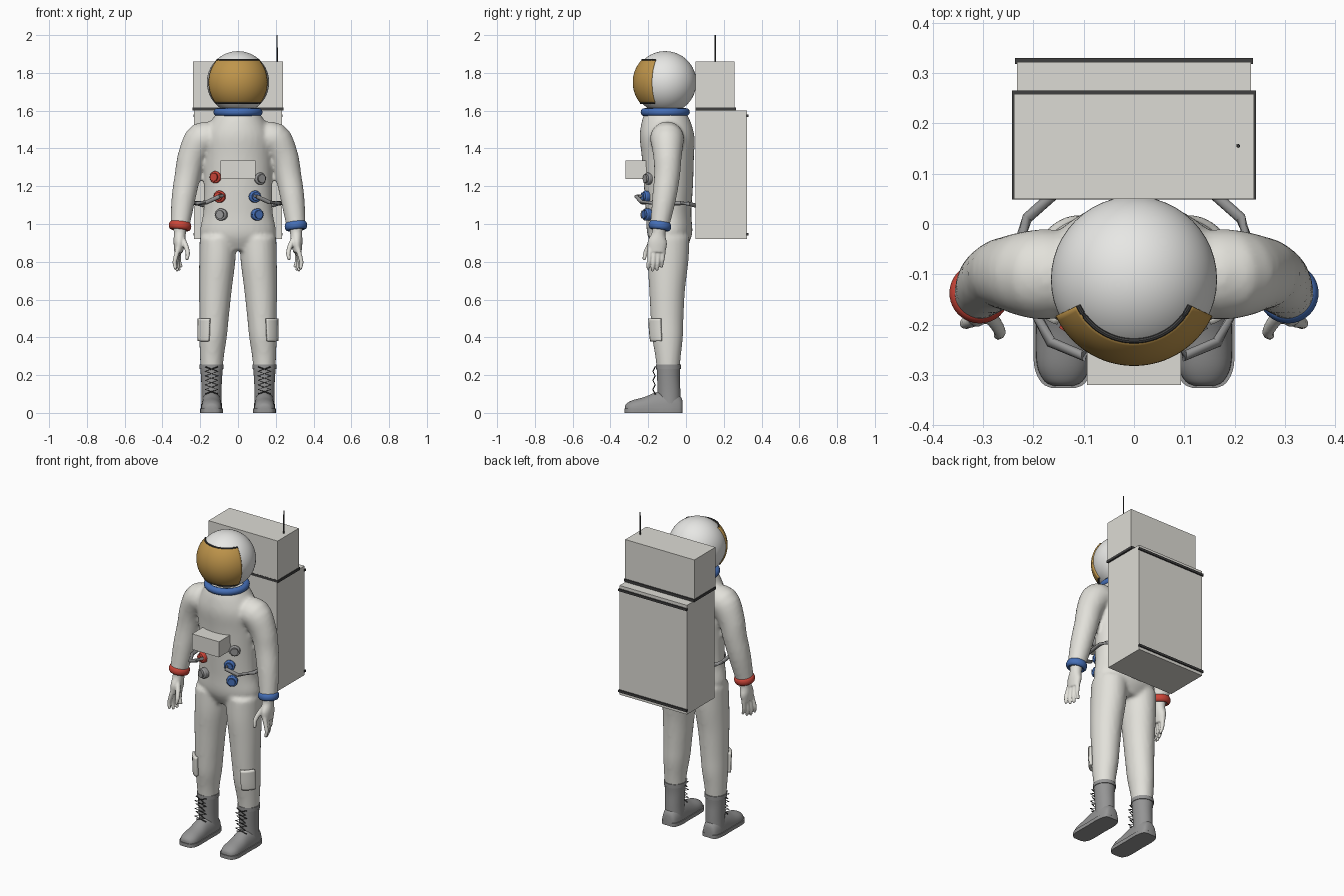
import bpy, bmesh, math
from math import sin, cos, pi, radians
from mathutils import Vector, Matrix

cube = bpy.data.objects.get("Cube")
if cube:
    bpy.data.objects.remove(cube)


def material(name, r, g, b):
    m = bpy.data.materials.new(name)
    m.use_nodes = True
    m.diffuse_color = (r, g, b, 1)
    node = next(n for n in m.node_tree.nodes if n.type == 'BSDF_PRINCIPLED')
    node.inputs["Base Color"].default_value = (r, g, b, 1)
    return m


SUIT = material("suit_white", .76, .75, .70)
PACK = material("pack_grey_white", .72, .71, .66)
SHELL = material("helmet_white", .82, .82, .80)
GOLD = material("visor_gold", .52, .30, .07)
RED = material("red", .60, .06, .04)
BLUE = material("blue", .06, .16, .48)
GREY = material("boot_grey", .30, .30, .30)
DARK = material("dark_trim", .05, .05, .05)


def finish(name, bm, mat, angle=40):
    bmesh.ops.recalc_face_normals(bm, faces=bm.faces)
    me = bpy.data.meshes.new(name)
    bm.to_mesh(me)
    bm.free()
    me.materials.append(mat)
    for p in me.polygons:
        p.use_smooth = True
    me.set_sharp_from_angle(angle=radians(angle))
    ob = bpy.data.objects.new(name, me)
    bpy.context.collection.objects.link(ob)
    return ob


def blend(ob, voxel, rounds):
    """Melt overlapping volumes into one smooth skin."""
    r = ob.modifiers.new("skin", 'REMESH')
    r.mode, r.voxel_size, r.use_smooth_shade = 'VOXEL', voxel, True
    s = ob.modifiers.new("soften", 'SMOOTH')
    s.factor, s.iterations = .5, rounds


def dense(pts, k):
    """Catmull-Rom interpolation of any rows of numbers."""
    out, last = [], len(pts) - 1
    for i in range(last):
        rows = pts[max(i - 1, 0)], pts[i], pts[i + 1], pts[min(i + 2, last)]
        for j in range(k):
            t = j / k
            out.append([q + .5 * t * (r - p + t * (2*p - 5*q + 4*r - s + t * (3*(q - r) + s - p)))
                        for p, q, r, s in zip(*rows)])
    return out + [list(pts[-1])]


def skin(bm, rings):
    """Bridge rings of points and cap the ends."""
    vs = [[bm.verts.new(p) for p in ring] for ring in rings]
    n = len(vs[0])
    for a, b in zip(vs, vs[1:]):
        for i in range(n):
            bm.faces.new((a[i], a[(i + 1) % n], b[(i + 1) % n], b[i]))
    bm.faces.new(vs[0])
    bm.faces.new(vs[-1])


def tube(bm, pts, s=1, k=4, n=20, flat=False):
    """Rows are x, y, z, rx, ry; s = -1 mirrors; flat keeps rings level."""
    rows = dense(pts, k) if k > 1 else pts
    rows = [(r[0] * s, *r[1:]) for r in rows]
    pos = [Vector(r[:3]) for r in rows]
    rings = []
    for i, r in enumerate(rows):
        t = pos[min(i + 1, len(pos) - 1)] - pos[max(i - 1, 0)]
        t = Vector((0, 0, 1)) if flat else t.normalized()
        ref = Vector((0, 1, 0)) if abs(t.y) < .8 else Vector((0, 0, 1))
        u = ref.cross(t).normalized()
        v = t.cross(u)
        rings.append([pos[i] + u * r[3] * cos(a) + v * r[-1] * sin(a)
                      for a in (2 * pi * j / n for j in range(n))])
    skin(bm, rings)


def box(name, mat, x0, x1, y0, y1, z0, z1):
    bm = bmesh.new()
    m = Matrix.Translation(((x0 + x1) / 2, (y0 + y1) / 2, (z0 + z1) / 2))
    bmesh.ops.create_cube(bm, size=1, matrix=m @ Matrix.Diagonal((x1 - x0, y1 - y0, z1 - z0, 1)))
    return finish(name, bm, mat)


def ring(name, mat, loc, axis, major, minor, stretch):
    q = Vector(axis).to_track_quat('Z', 'Y')
    bm = bmesh.new()
    c = [[Vector(loc) + q @ Vector(((major + minor * cos(b)) * cos(a), (major + minor * cos(b)) * sin(a),
          minor * stretch * sin(b))) for b in (2 * pi * j / 12 for j in range(12))]
         for a in (2 * pi * i / 40 for i in range(41))]
    skin(bm, c)
    bmesh.ops.delete(bm, geom=[f for f in bm.faces if len(f.verts) > 4], context='FACES')
    bmesh.ops.remove_doubles(bm, verts=bm.verts, dist=1e-5)
    return finish(name, bm, mat)


# Suit body: torso, legs and arms melted together
LEG = [(.105, -.09, .93, .098, .11), (.11, -.095, .8, .096, .108), (.12, -.1, .65, .087, .095),
       (.127, -.1, .5, .078, .087), (.132, -.098, .4, .073, .082), (.138, -.095, .3, .064, .068),
       (.14, -.094, .2, .056, .058)]
ARM = [(.12, -.1, 1.44, .085), (.19, -.1, 1.45, .09), (.243, -.098, 1.36, .076), (.266, -.1, 1.26, .069),
       (.288, -.115, 1.14, .064), (.306, -.138, 1.0, .052), (.308, -.142, .975, .048)]
TORSO = [(0, -.088, .86, .11, .075), (0, -.086, .94, .198, .118), (0, -.092, 1.06, .184, .12),
         (0, -.093, 1.2, .18, .13), (0, -.096, 1.35, .182, .138), (0, -.1, 1.46, .18, .145),
         (0, -.105, 1.54, .145, .13), (0, -.11, 1.6, .105, .105)]
bm = bmesh.new()
tube(bm, TORSO, flat=True, n=32)
for s in (1, -1):
    tube(bm, LEG, s, flat=True, n=24)
    tube(bm, ARM, s)
blend(finish("suit_body", bm, SUIT), .011, 6)

# Helmet, visor, visor trim and neck ring
C, R = Vector((0, -.11, 1.75)), .172


def on_globe(az, lat, r=R):
    return C + Vector((cos(az) * cos(lat), -sin(az) * cos(lat), sin(lat))) * r


bm = bmesh.new()
bmesh.ops.create_uvsphere(bm, u_segments=48, v_segments=32, radius=.165, matrix=Matrix.Translation(C))
finish("helmet", bm, SHELL)
AZ = [radians(25 + 130 * i / 32) for i in range(33)]
LAT = [radians(-40 + 84 * j / 20) for j in range(21)]
bm = bmesh.new()
grid = [[bm.verts.new(on_globe(a, l)) for l in LAT] for a in AZ]
for p, q in zip(grid, grid[1:]):
    for j in range(20):
        bm.faces.new((p[j], q[j], q[j + 1], p[j + 1]))
visor = finish("visor", bm, GOLD)
sol = visor.modifiers.new("thickness", 'SOLIDIFY')
sol.thickness, sol.offset = .016, -1
for name, lat in (("visor_lower_trim", LAT[0]), ("visor_upper_trim", LAT[-1])):
    bm = bmesh.new()
    tube(bm, [(*on_globe(a, lat, .17), .005) for a in AZ], k=1, n=8)
    finish(name, bm, DARK)
ring("neck_ring", BLUE, (0, -.11, 1.592), (0, 0, 1), .11, .02, 1.05)

# Backpack
box("backpack_lower", PACK, -.232, .232, .05, .322, .92, 1.60)
box("backpack_upper", PACK, -.238, .238, .05, .258, 1.612, 1.86)
box("backpack_seam_band", DARK, -.242, .242, .049, .265, 1.6, 1.616)
for name, z in (("backpack_lower_strip", .945), ("backpack_upper_strip", 1.574)):
    box(name, DARK, -.236, .236, .318, .33, z - .007, z + .007)
bm = bmesh.new()
tube(bm, [(.207, .155, 1.85, .004), (.207, .155, 2.0, .003)], k=1, n=8)
finish("antenna", bm, DARK)

# Chest box and hose connectors
box("chest_box", PACK, -.093, .093, -.32, -.18, 1.238, 1.335)
for name, mat, x, z in (("red_upper", RED, -.115, 1.248), ("red_middle", RED, -.095, 1.145),
                        ("grey_lower", GREY, -.087, 1.05), ("grey_upper", GREY, .113, 1.24),
                        ("blue_middle", BLUE, .087, 1.145), ("blue_lower", BLUE, .1, 1.05)):
    depth = .125 * math.sqrt(1 - (x / .18) ** 2)
    p = Vector((x, -.095 - depth, z))
    d = Vector((x / .18 ** 2, -depth / .125 ** 2, 0)).normalized()
    bm = bmesh.new()
    for a, b, r in ((-.03, .014, .031), (.01, .03, .022)):
        tube(bm, [(*(p + d * a), r), (*(p + d * b), r)], k=1, n=24)
    finish(name + "_connector", bm, mat)
    ring(name + "_collar", GREY if mat is GREY else mat, p + d * .012, d, .024, .008, 1)

HOSE = [(.085, -.225, 1.15), (.1, -.262, 1.145), (.165, -.235, 1.115), (.213, -.145, 1.11), (.226, -.03, 1.11),
        (.212, .012, 1.108), (.158, .06, 1.095)]
LACE_Z = [.1 + .024 * i for i in range(7)]
for s, side, cuff in ((1, "left", BLUE), (-1, "right", RED)):
    # Hose around the waist to the backpack
    bm = bmesh.new()
    tube(bm, [(*p, .011) for p in HOSE], s, k=1, n=12)
    finish(side + "_hose", bm, GREY)

    # Wrist cuff and hand
    ring(side + "_cuff", cuff, (.307 * s, -.138, .99), (.11 * s, -.14, -1), .046, .014, 1.6)
    bm = bmesh.new()
    tube(bm, [(.307, -.14, 1.0, .036, .04), (.308, -.145, .95, .032, .036), (.311, -.152, .9, .03, .052),
              (.315, -.156, .85, .022, .045)], s)
    for i in range(4):
        y = -.19 + .024 * i
        drop = (.01, 0, .004, .02)[i]
        tube(bm, [(.314, y, .88, .014), (.328 - .005 * i, y - .005, .83, .0125),
                  (.336 - .008 * i, y - .008, .785 + drop, .011), (.33 - .01 * i, y - .012, .75 + drop, .008)], s, n=10)
    tube(bm, [(.3, -.165, .93, .016), (.277, -.195, .885, .014), (.266, -.215, .845, .012),
              (.272, -.222, .81, .009)], s, n=10)
    blend(finish(side + "_hand", bm, SUIT), .005, 2)

    # Knee pocket wrapped round the outer front of the leg
    bm = bmesh.new()
    rows = [r for r in dense(LEG, 10) if .375 < r[2] < .51]
    grid = [[bm.verts.new((s * (x + rx * 1.08 * cos(a)), y + ry * 1.08 * sin(a), z))
             for a in (radians(-75 + 6 * j) for j in range(10))] for x, y, z, rx, ry in rows]
    for p, q in zip(grid, grid[1:]):
        for j in range(9):
            bm.faces.new((p[j], p[j + 1], q[j + 1], q[j]) if s > 0 else (p[j], q[j], q[j + 1], p[j + 1]))
    pocket = finish(side + "_knee_pocket", bm, SUIT)
    sol = pocket.modifiers.new("thickness", 'SOLIDIFY')
    sol.thickness, sol.offset = .02, 0

    # Boot: shaft, top band, domed foot, sole and laces
    bm = bmesh.new()
    tube(bm, [(.14, -.088, .05, .054, .06), (.14, -.09, .12, .053, .06), (.14, -.093, .19, .056, .06),
              (.14, -.093, .25, .061, .063)], s, flat=True, n=28)
    tube(bm, [(.14, -.093, .232, .063, .066), (.14, -.093, .255, .063, .066)], s, k=1, flat=True, n=28)
    finish(side + "_boot_shaft", bm, GREY)
    foot = dense([(-.018, .025, .045), (-.03, .043, .07), (-.08, .055, .105), (-.16, .054, .09), (-.22, .055, .066),
                  (-.28, .053, .05), (-.312, .038, .034), (-.322, .018, .02)], 4)
    bm = bmesh.new()
    skin(bm, [[(s * (.14 + w * cos(a)), y, .018 + h * sin(a) ** .8)
               for a in (pi * j / 16 * .9999 for j in range(17))] for y, w, h in foot])
    finish(side + "_boot_foot", bm, GREY)
    bm = bmesh.new()
    edge = [(y, w + .005) for y, w, h in foot]
    outline = [(.14 + w, y) for y, w in edge] + [(.14 - w, y) for y, w in reversed(edge)]
    skin(bm, [[(s * x, y * 1.012, z) for x, y in outline] for z in (0, .022)])
    finish(side + "_boot_sole", bm, GREY)
    bm = bmesh.new()
    for m in (1, -1):
        tube(bm, [(.14 + .034 * m * (-1) ** i, -.163 - .012 * (i % 2), z, .0035)
                  for i, z in enumerate(LACE_Z)], s, k=1, n=6)
    finish(side + "_boot_laces", bm, DARK)
